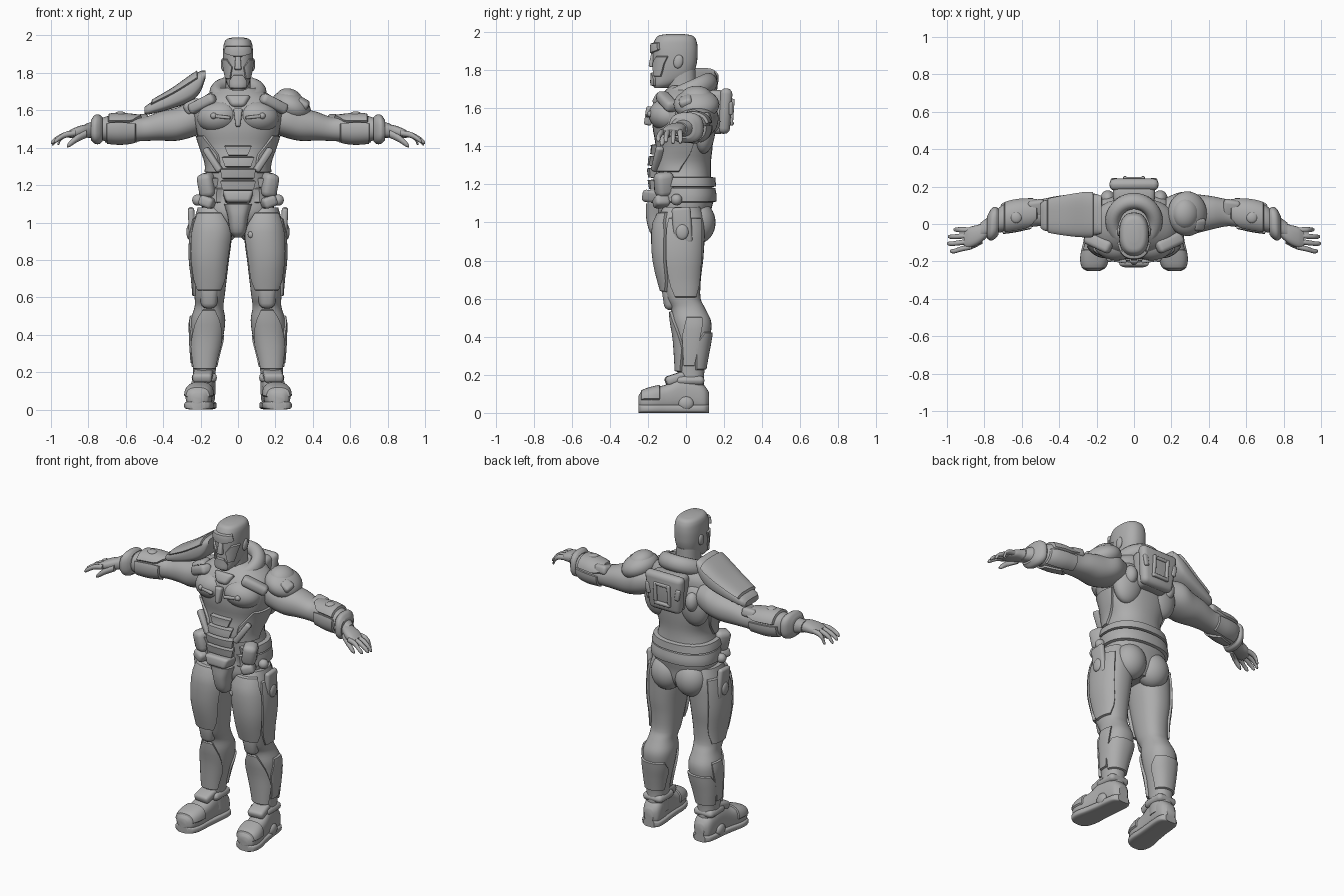
import bpy, bmesh, math
from mathutils import Matrix, Vector, Euler

grey = bpy.data.materials.new("armour_grey")
grey.diffuse_color = (0.42, 0.42, 0.42, 1)
rad = math.radians


def finish(bm, name, mirror=False):
    me = bpy.data.meshes.new(name)
    bm.to_mesh(me)
    bm.free()
    me.materials.append(grey)
    ob = bpy.data.objects.new(name, me)
    bpy.context.collection.objects.link(ob)
    if mirror:
        ob.modifiers.new("mirror", 'MIRROR')
    return ob


def section(st, s):
    """Smoothly interpolate stations (s, c1, c2, r1, r2)."""
    i = 0
    while i < len(st) - 2 and s > st[i + 1][0]:
        i += 1
    a, b = st[i], st[i + 1]
    p, q = st[max(i - 1, 0)], st[min(i + 2, len(st) - 1)]
    h = b[0] - a[0]
    t = (s - a[0]) / h
    out = []
    for k in range(1, 5):
        m0 = (b[k] - p[k]) / (b[0] - p[0]) * h
        m1 = (q[k] - a[k]) / (q[0] - a[0]) * h
        out.append((2*t**3 - 3*t*t + 1)*a[k] + (t**3 - 2*t*t + t)*m0
                   + (3*t*t - 2*t**3)*b[k] + (t**3 - t*t)*m1)
    return out


def surf(st, s, ang, axis, e, off=0):
    c1, c2, r1, r2 = section(st, s)
    c, d = math.cos(ang), math.sin(ang)
    u = c1 + max(r1 + off, .002) * math.copysign(abs(c) ** (2 / e), c)
    v = c2 + max(r2 + off, .002) * math.copysign(abs(d) ** (2 / e), d)
    return Vector({'X': (s, u, v), 'Y': (u, s, v), 'Z': (u, v, s)}[axis])


def loft(name, st, axis='Z', e=2.3, mirror=False, n=32, steps=4):
    bm = bmesh.new()
    ss = [a[0] + (b[0] - a[0]) * k / steps for a, b in zip(st, st[1:]) for k in range(steps)]
    ss.append(st[-1][0])
    rings = [[bm.verts.new(surf(st, s, 2*math.pi*j/n, axis, e)) for j in range(n)] for s in ss]
    for r, q in zip(rings, rings[1:]):
        for j in range(n):
            bm.faces.new((r[j], r[(j+1) % n], q[(j+1) % n], q[j]))
    bm.faces.new(rings[0])
    bm.faces.new(rings[-1])
    bmesh.ops.recalc_face_normals(bm, faces=bm.faces)
    return finish(bm, name, mirror)


def shell(name, st, rows, off=.015, axis='Z', e=2.3, mirror=False, nu=16, nv=8):
    """Raised armour plate on a loft; rows are (s, angle0, angle1)."""
    bm = bmesh.new()
    lo, hi = rows[0][0], rows[-1][0]
    edge = .006 / (hi - lo)
    vs = [-edge] + [k / nv for k in range(nv + 1)] + [1 + edge]
    us = [-.03] + [k / nu for k in range(nu + 1)] + [1.03]
    grid = []
    for iv, v in enumerate(vs):
        s = lo + (hi - lo) * v
        i = 0
        while i < len(rows) - 2 and s > rows[i + 1][0]:
            i += 1
        a, b = rows[i], rows[i + 1]
        t = min(max((s - a[0]) / (b[0] - a[0]), 0), 1)
        a0, a1 = a[1] + (b[1] - a[1]) * t, a[2] + (b[2] - a[2]) * t
        line = []
        for iu, u in enumerate(us):
            rim = iv in (0, len(vs) - 1) or iu in (0, len(us) - 1)
            p = surf(st, s, rad(a0 + (a1 - a0) * u), axis, e, -.006 if rim else off)
            line.append(bm.verts.new(p))
        grid.append(line)
    for r, q in zip(grid, grid[1:]):
        for j in range(len(us) - 1):
            bm.faces.new((r[j], r[j+1], q[j+1], q[j]))
    bm.normal_update()
    mid = bm.faces[:][len(bm.faces) // 2] if bm.faces.ensure_lookup_table() is None else None
    c1, c2 = section(st, (lo + hi) / 2)[:2]
    m = mid.calc_center_median()
    core = Vector({'X': (m.x, c1, c2), 'Y': (c1, m.y, c2), 'Z': (c1, c2, m.z)}[axis])
    if mid.normal.dot(m - core) < 0:
        bmesh.ops.reverse_faces(bm, faces=bm.faces)
    return finish(bm, name, mirror)


def place(bm, loc, rot):
    bm.transform(Matrix.Translation(loc) @ Euler([rad(a) for a in rot]).to_matrix().to_4x4())


def ball(name, loc, size, rot=(0, 0, 0), mirror=False):
    bm = bmesh.new()
    bmesh.ops.create_uvsphere(bm, u_segments=28, v_segments=16, radius=1)
    bmesh.ops.scale(bm, vec=size, verts=bm.verts)
    place(bm, loc, rot)
    return finish(bm, name, mirror)


def box(name, loc, size, rot=(0, 0, 0), bevel=.012, mirror=False, taper=1):
    bm = bmesh.new()
    bmesh.ops.create_cube(bm, size=1)
    for v in bm.verts:
        if v.co.z < 0:
            v.co.x *= taper
    bmesh.ops.scale(bm, vec=size, verts=bm.verts)
    bmesh.ops.bevel(bm, geom=bm.edges[:], offset=bevel, segments=3, profile=.5, affect='EDGES')
    place(bm, loc, rot)
    return finish(bm, name, mirror)


# Torso and pelvis
torso = [(.93, 0, .01, .05, .08), (.98, 0, 0, .14, .12), (1.05, 0, -.01, .185, .14), (1.13, 0, 0, .195, .145),
         (1.2, 0, -.01, .185, .145), (1.3, 0, -.02, .165, .15), (1.4, 0, -.01, .195, .15),
         (1.5, 0, -.015, .225, .16), (1.6, 0, -.015, .235, .155), (1.66, 0, 0, .2, .14), (1.72, 0, .02, .11, .1)]
loft("torso", torso)
ball("buttock", (.085, .065, 1.0), (.1, .09, .11), mirror=True)
ball("chest_muscle", (.105, -.1, 1.565), (.115, .095, .085), (0, 8, 12), True)
ball("back_muscle", (.12, .09, 1.5), (.1, .065, .14), (0, -10, 0), True)
for i, (z, w) in enumerate([(1.385, 16), (1.325, 22), (1.262, 25), (1.2, 22)]):
    shell(f"abdomen_plate_{i}", torso, [(z-.025, -90-w+4, -90+w-4), (z+.022, -90-w, -90+w)], .025 + .006*i)
shell("rib_plate", torso, [(1.27, -55, -5), (1.36, -58, 10), (1.46, -35, 20)], .012, mirror=True)
shell("upper_belt", torso, [(1.19, -50, 230), (1.235, -50, 230)], .022, nu=40)
shell("lower_belt", torso, [(1.11, -60, 240), (1.18, -60, 240)], .016, nu=40)
box("belt_buckle", (0, -.175, 1.135), (.17, .11, .065), (-8, 0, 0), .018, taper=.75)
loft("groin_guard", [(.92, 0, -.1, .02, .06), (.95, 0, -.11, .042, .08), (1.03, 0, -.12, .055, .09),
                     (1.1, 0, -.12, .075, .09)], e=3)
box("hip_pouch", (.165, -.115, 1.2), (.085, .1, .13), (8, 8, 25), .03, True)
box("hip_clasp", (.165, -.13, 1.11), (.08, .08, .06), (0, -20, 20), .02, True)
box("side_strut", (.135, -.15, 1.335), (.035, .04, .15), (0, 35, 20), .012, True)

# Chest details
box("sternum_clasp", (0, -.195, 1.56), (.05, .04, .1), (-8, 0, 0), .012, taper=.5)
box("chest_bar", (.085, -.195, 1.565), (.09, .02, .018), (0, -6, 8), .006, True)
ball("chest_bar_end", (.13, -.187, 1.57), (.017, .017, .017), mirror=True)
box("collar_strap", (.19, -.1, 1.635), (.16, .07, .06), (0, 25, 25), .022, True)
box("throat_plate", (0, -.14, 1.645), (.14, .06, .07), (-30, 0, 0), .02, taper=.5)

# Collar ring, higher at the back
bm = bmesh.new()
ring = []
for i in range(40):
    a = 2 * math.pi * i / 40
    d = Vector((math.cos(a), math.sin(a), 0))
    ring.append([bm.verts.new(Vector((d.x*.112, d.y*.118, 0)) + d*.042*math.cos(b)
                 + Vector((0, 0, .05*math.sin(b)))) for b in [2*math.pi*k/14 for k in range(14)]])
for i in range(40):
    for k in range(14):
        q, r = ring[i], ring[(i+1) % 40]
        bm.faces.new((q[k], r[k], r[(k+1) % 14], q[(k+1) % 14]))
bmesh.ops.recalc_face_normals(bm, faces=bm.faces)
place(bm, (0, .015, 1.69), (24, 0, 0))
finish(bm, "neck_collar")
loft("neck", [(1.6, 0, 0, .085, .085), (1.7, 0, -.02, .068, .075), (1.8, 0, -.03, .065, .08)])

# Head with mask
head = [(1.705, 0, -.135, .03, .03), (1.725, 0, -.115, .05, .06), (1.765, 0, -.075, .066, .1),
        (1.82, 0, -.06, .077, .113), (1.88, 0, -.057, .081, .118), (1.93, 0, -.057, .079, .117),
        (1.965, 0, -.055, .072, .105), (1.983, 0, -.055, .055, .085), (1.99, 0, -.055, .025, .04)]
loft("head", head, e=2.4)
shell("brow_plate", head, [(1.89, -102, -78), (1.905, -140, -40), (1.94, -135, -45)], .014, e=2.4)
shell("cheek_mask", head, [(1.77, -60, -30), (1.83, -72, -25), (1.87, -50, -15)], .01, e=2.4, mirror=True)
shell("chin_guard", head, [(1.72, -135, -45), (1.755, -125, -55), (1.785, -105, -75)], .012, e=2.4)
box("nose_guard", (0, -.172, 1.855), (.025, .035, .08), (-12, 0, 0), .008, taper=1.5)
ball("ear", (.079, -.04, 1.845), (.013, .025, .036), (-12, 0, 0), True)

# Legs
leg = [(.08, .18, .03, .06, .07), (.2, .18, .025, .06, .07), (.3, .175, .03, .073, .08), (.4, .165, .035, .088, .093),
       (.48, .16, .03, .092, .102), (.55, .155, .01, .077, .09), (.6, .152, -.015, .08, .092),
       (.7, .15, -.03, .09, .108), (.8, .15, -.035, .102, .125), (.9, .143, -.035, .108, .132),
       (1.0, .135, -.03, .103, .13), (1.08, .13, -.02, .085, .1)]
loft("leg", leg, mirror=True)
shell("thigh_plate", leg, [(.64, -125, -50), (.7, -140, -35), (.95, -145, -30), (1.05, -110, -40)], .016, mirror=True)
shell("outer_thigh_plate", leg, [(.61, -20, 40), (.68, -28, 60), (1.02, -25, 50)], .012, mirror=True)
box("hip_holster", (.247, -.02, .985), (.035, .1, .19), (4, 3, 0), .016, True)
ball("holster_disc", (.262, -.02, .95), (.014, .033, .04), mirror=True)
ball("holster_pivot", (.215, -.05, 1.12), (.03, .03, .03), mirror=True)
ball("thigh_stud", (.07, -.158, .935), (.018, .012, .018))
box("knee_pad", (.155, -.085, .615), (.11, .075, .15), (8, 0, 0), .032, True, taper=.75)
shell("shin_plate", leg, [(.22, -140, -40), (.34, -150, -30), (.47, -125, -55), (.53, -108, -72)], .014, mirror=True)
shell("calf_plate", leg, [(.23, 20, 160), (.36, 10, 170), (.42, 35, 145)], .01, mirror=True)
shell("outer_shin_plate", leg, [(.25, -25, 10), (.4, -30, 20), (.5, -10, 30)], .01, mirror=True)

# Boots
boot = [(-.25, .217, .06, .03, .028), (-.235, .215, .064, .055, .046), (-.18, .21, .07, .07, .06),
        (-.1, .2, .08, .064, .07), (-.02, .19, .1, .061, .09), (.06, .182, .09, .06, .083),
        (.1, .18, .075, .052, .065), (.12, .18, .07, .03, .04)]
loft("boot", boot, 'Y', 2.7, True)
loft("boot_sole", [(y, x, .022, r + .008, .022) for y, x, z, r, h in boot], 'Y', 4, True)
shell("toe_cap", boot, [(-.235, 5, 175), (-.14, 0, 180)], .008, 'Y', 2.7, True)
box("boot_tongue", (.188, -.055, .18), (.105, .11, .05), (18, 0, 5), .018, True)
box("ankle_band", (.18, .022, .17), (.135, .15, .05), bevel=.024, mirror=True)
ball("ankle_disc", (.245, .0, .05), (.02, .04, .036), mirror=True)

# Arms
arm = [(.17, .05, 1.56, .09, .075), (.25, .055, 1.55, .115, .095), (.33, .055, 1.525, .105, .088),
       (.42, .06, 1.515, .088, .077), (.5, .06, 1.5, .072, .064), (.56, .055, 1.5, .073, .068),
       (.63, .045, 1.5, .078, .074), (.7, .03, 1.5, .073, .068), (.75, .005, 1.498, .055, .052),
       (.82, -.035, 1.49, .042, .035)]
loft("arm", arm, 'X', 2.2, True)
shell("forearm_top", arm, [(.52, 30, 110), (.57, 15, 150), (.69, 15, 150)], .013, 'X', 2.2, True)
shell("forearm_front", arm, [(.55, 160, 250), (.6, 158, 280), (.7, 158, 270)], .011, 'X', 2.2, True)
shell("forearm_back", arm, [(.54, -70, 5), (.71, -70, 5)], .01, 'X', 2.2, True)
box("elbow_block", (.52, .085, 1.545), (.09, .09, .055), (15, 5, -8), .018, True)
ball("forearm_disc", (.63, .035, 1.58), (.03, .03, .014), mirror=True)
loft("wrist_cuff", [(.725, .012, 1.498, .07, .065), (.74, .008, 1.498, .084, .078),
                    (.765, -.005, 1.498, .084, .077), (.785, -.018, 1.495, .06, .055)], 'X', 2.6, True)

# Hands: palm, fingers, thumb
loft("palm", [(.78, -.025, 1.49, .042, .036), (.83, -.055, 1.488, .052, .033), (.88, -.072, 1.478, .055, .026),
              (.91, -.08, 1.47, .044, .016)], 'X', 2.5, True, n=20)
for i, (y0, y1, tip, z) in enumerate([(-.032, -.03, .965, 1.42), (-.062, -.068, .995, 1.418),
                                      (-.093, -.105, 1.0, 1.425), (-.122, -.145, .985, 1.43)]):
    loft(f"finger_{i}", [(.87, y0, 1.478, .014, .015), (.925, (y0+y1)/2, 1.468, .014, .016),
                         (.925 + (tip-.925)*.6, y1, 1.447, .012, .014), (tip-.008, y1, z+.006, .01, .012),
                         (tip, y1, z, .004, .005)], 'X', 2, True, n=12)
loft("thumb", [(.81, -.085, 1.475, .02, .022), (.86, -.115, 1.45, .016, .02), (.9, -.125, 1.42, .013, .016),
               (.915, -.127, 1.408, .005, .006)], 'X', 2, True, n=12)

# Shoulders: round pad on one side, large plate on the other
ball("shoulder_pad", (.285, .055, 1.62), (.11, .12, .075), (0, 25, 0))
ball("shoulder_pad_cap", (.275, .055, 1.655), (.075, .085, .06), (0, 25, 0))
box("shoulder_pad_tab", (.345, .0, 1.635), (.07, .07, .05), (20, 30, 0), .018)
wing = [(-.5, .045, 1.598, .065, .018), (-.48, .045, 1.605, .08, .028), (-.35, .047, 1.66, .105, .05),
        (-.25, .05, 1.715, .115, .066), (-.2, .05, 1.755, .11, .055), (-.175, .05, 1.79, .1, .022)]
loft("shoulder_plate", wing, 'X', 3.2)
shell("shoulder_plate_panel", wing, [(-.46, 25, 155), (-.22, 20, 160)], .012, 'X', 3.2)
box("shoulder_plate_mount", (-.24, -.02, 1.62), (.1, .09, .07), (0, -25, 0), .025)

# Backpack with raised square frame
box("backpack_base", (0, .16, 1.58), (.23, .1, .23), bevel=.03, taper=.85)
box("backpack_shell", (0, .205, 1.585), (.27, .065, .24), (-4, 0, 0), .03, taper=.8)
for s in (-1, 1):
    box("frame_upright", (s*.048, .24, 1.58), (.02, .022, .14), (-4, 0, 0), .006)
    box("frame_crossbar", (0, .24, 1.58 + s*.06), (.11, .022, .02), (-4, 0, 0), .006)
ball("backpack_pod", (.14, .135, 1.53), (.04, .045, .06), mirror=True)
box("backpack_latch", (.105, .235, 1.6), (.03, .02, .07), (0, 10, 0), .008, True)

# Smooth shading with crisp plate edges
for ob in bpy.context.scene.objects:
    ob.select_set(True)
    bpy.context.view_layer.objects.active = ob
bpy.ops.object.shade_smooth_by_angle(angle=rad(38))
